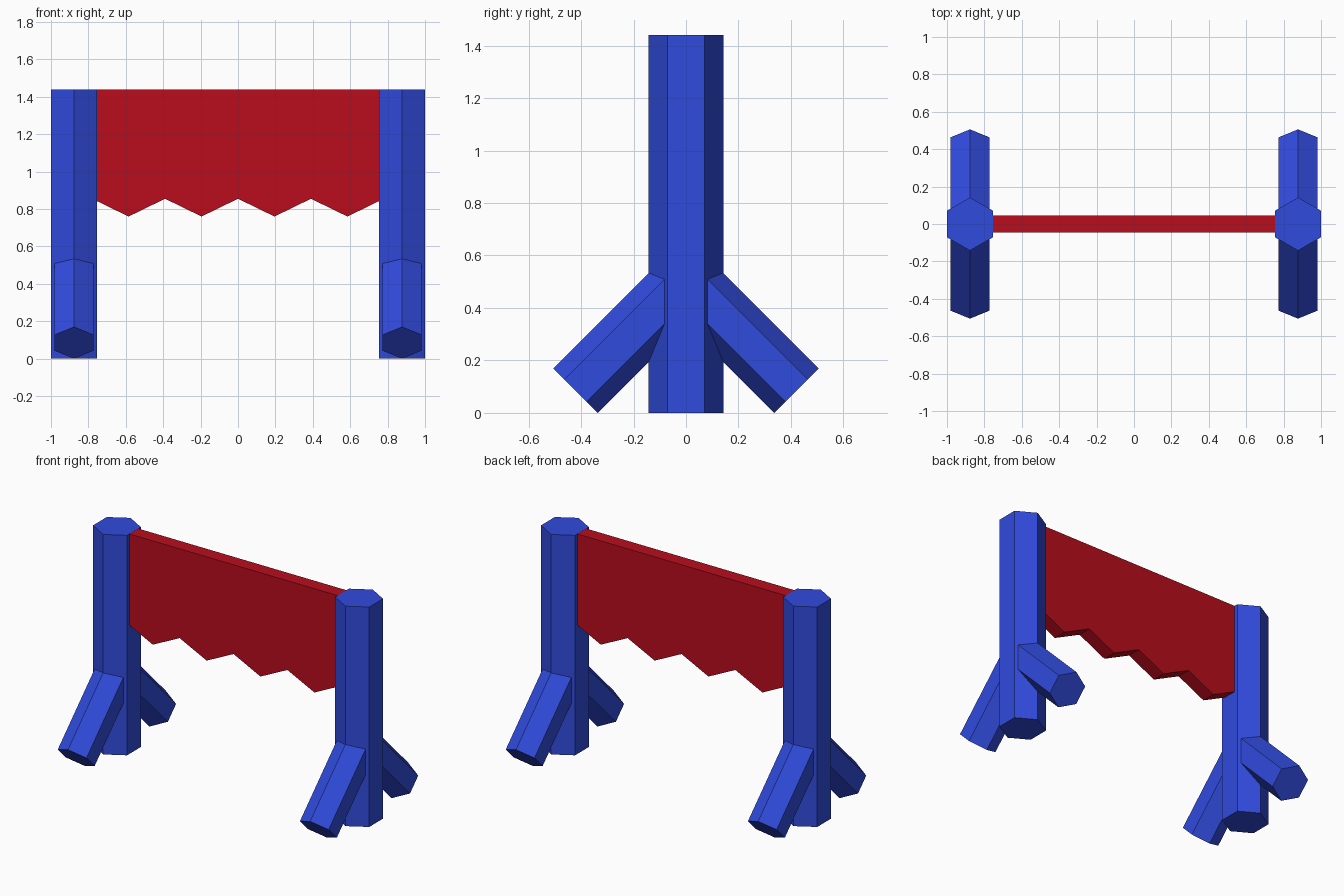
import bpy, bmesh
from math import pi, sqrt
from mathutils import Vector, Matrix

if "Cube" in bpy.data.objects:
    bpy.data.objects.remove(bpy.data.objects["Cube"])


def material(name, rgb):
    m = bpy.data.materials.new(name)
    m.diffuse_color = (*rgb, 1)
    m.use_nodes = True
    m.node_tree.nodes["Principled BSDF"].inputs["Base Color"].default_value = m.diffuse_color
    return m


BLUE = material("blue", (0.03, 0.07, 0.72))
RED = material("red", (0.48, 0.004, 0.012))


def finish(name, bm, mat):
    bmesh.ops.recalc_face_normals(bm, faces=bm.faces)
    mesh = bpy.data.meshes.new(name)
    bm.to_mesh(mesh)
    bm.free()
    mesh.materials.append(mat)
    obj = bpy.data.objects.new(name, mesh)
    bpy.context.collection.objects.link(obj)
    return obj


def hex_bar(name, a, b, radius):
    """Hexagonal prism from a to b with two corners in the y-z plane."""
    a, b = Vector(a), Vector(b)
    w = (b - a).normalized()
    u = Vector((1, 0, 0))
    v = w.cross(u)
    frame = Matrix((u, v, w)).transposed()
    rot = frame @ Matrix.Rotation(pi / 6, 3, 'Z')
    bm = bmesh.new()
    bmesh.ops.create_cone(bm, cap_ends=True, segments=6, radius1=radius,
                          radius2=radius, depth=(b - a).length)
    # put a corner on the local v axis whichever way the cone starts
    if min(abs(p.co.x) for p in bm.verts) > 1e-4:
        rot = frame @ Matrix.Rotation(pi / 6, 3, 'Z')
    else:
        rot = frame
    bmesh.ops.transform(bm, verts=bm.verts,
                        matrix=Matrix.Translation((a + b) / 2) @ rot.to_4x4())
    return finish(name, bm, BLUE)


# posts, each with a front and a back brace
H, R = 1.44, 0.142
px = 1 - R * sqrt(3) / 2
for side, sx in (("left", -1), ("right", 1)):
    x = sx * px
    hex_bar(side + "_post", (x, 0, 0), (x, 0, H), R)
    for end, sy in (("front", -1), ("back", 1)):
        hex_bar(f"{side}_{end}_brace", (x, sy * 0.421, 0.085),
                (x, 0, 0.506), 0.12)

# panel with a zigzag lower edge
half, t = 0.78, 0.046
outline = [(half, H - 0.0005), (-half, H - 0.0005)]
for i in range(9):
    outline.append((-half + i * half / 4, 0.76 if i % 2 else 0.855))
bm = bmesh.new()
face = bm.faces.new([bm.verts.new((x, -t, z)) for x, z in outline])
ext = bmesh.ops.extrude_face_region(bm, geom=[face])
bmesh.ops.translate(bm, vec=(0, 2 * t, 0),
                    verts=[g for g in ext["geom"] if isinstance(g, bmesh.types.BMVert)])
finish("zigzag_panel", bm, RED)
